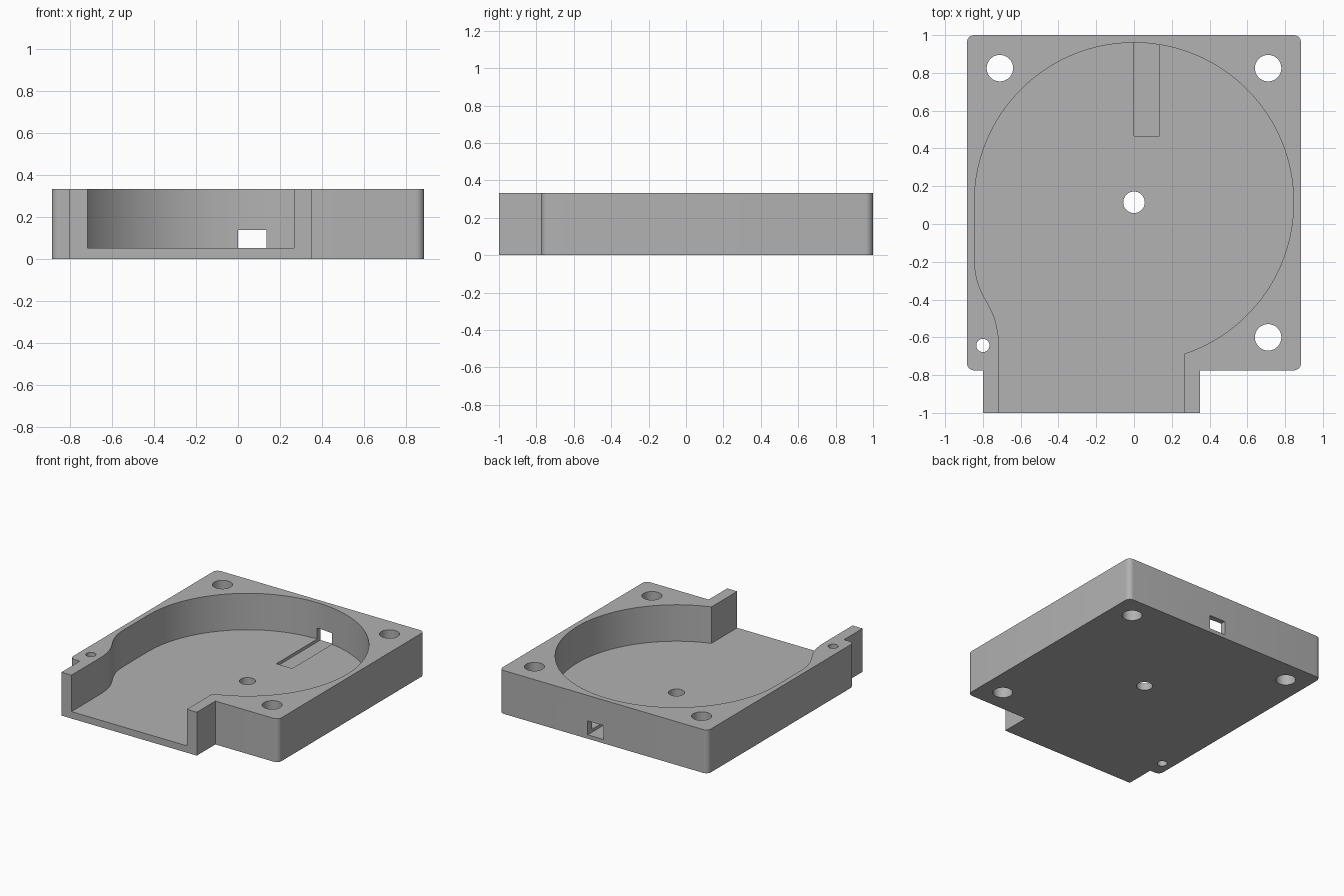
import bpy, bmesh, math
from mathutils import Vector
from mathutils.geometry import interpolate_bezier

default = bpy.data.objects.get("Cube")
if default:
    bpy.data.objects.remove(default, do_unlink=True)

HEIGHT, FLOOR = 0.333, 0.053
LEFT, RIGHT, BACK, FRONT = -0.885, 0.885, 1.0, -0.775
CORNER = 0.04
HUB = (0.0, 0.115)

grey = bpy.data.materials.new("plain grey")
grey.use_nodes = True
colour = (0.445, 0.445, 0.445, 1)
grey.diffuse_color = colour
grey.node_tree.nodes["Principled BSDF"].inputs["Base Color"].default_value = colour


def arc(centre, radius, start, end, steps):
    """Points along an arc, angles in degrees."""
    angles = [math.radians(start + (end - start) * i / steps) for i in range(steps + 1)]
    return [(centre[0] + radius * math.cos(a), centre[1] + radius * math.sin(a)) for a in angles]


def prism(name, outline, bottom, top):
    """Extrude a counter-clockwise outline from bottom to top."""
    bm = bmesh.new()
    face = bm.faces.new([bm.verts.new((x, y, bottom)) for x, y in outline])
    grown = bmesh.ops.extrude_face_region(bm, geom=[face], use_keep_orig=True)
    lifted = [v for v in grown["geom"] if isinstance(v, bmesh.types.BMVert)]
    bmesh.ops.translate(bm, verts=lifted, vec=(0, 0, top - bottom))
    bmesh.ops.recalc_face_normals(bm, faces=bm.faces)
    mesh = bpy.data.meshes.new(name)
    bm.to_mesh(mesh)
    bm.free()
    obj = bpy.data.objects.new(name, mesh)
    bpy.context.collection.objects.link(obj)
    mesh.materials.append(grey)
    return obj


def rounded(x, y, start):
    """Quarter-round plate corner at the given extreme x and y."""
    centre = (x - math.copysign(CORNER, x), y - math.copysign(CORNER, y))
    return arc(centre, CORNER, start, start + 90, 8)


# Square plate with the outlet neck at the front
outline = [(-0.8, FRONT), (-0.8, -1), (0.35, -1), (0.35, FRONT)]
outline += rounded(RIGHT, FRONT, -90) + rounded(RIGHT, BACK, 0)
outline += rounded(LEFT, BACK, 90) + rounded(LEFT, FRONT, 180)
housing = prism("housing", outline, 0, HEIGHT)

# Round chamber that sweeps through an S-bend into the open outlet
radius, outlet_left, outlet_right = 0.845, -0.715, 0.265
start = -math.degrees(math.acos(outlet_right / radius))
chamber = [(outlet_right, -1.1)] + arc(HUB, radius, start, 180, 96)
bend = interpolate_bezier(Vector((-radius, -0.17)), Vector((-radius, -0.42)),
                          Vector((outlet_left, -0.40)), Vector((outlet_left, -0.66)), 24)
chamber += [(p.x, p.y) for p in bend] + [(outlet_left, -1.1)]
cutters = [prism("chamber_cutter", chamber, FLOOR, HEIGHT + 0.1)]

# Cable groove in the floor, running out through the back wall
groove = [(0, 0.465), (0.135, 0.465), (0.135, 1.1), (0, 1.1)]
cutters.append(prism("cable_groove_cutter", groove, 0.03, 0.137))

# Screw holes, small pin hole and shaft hole
for x, y, r in [(-0.71, 0.825, 0.07), (0.71, 0.825, 0.07), (0.71, -0.6, 0.07),
                (-0.8, -0.643, 0.035), (*HUB, 0.057)]:
    cutters.append(prism("hole_cutter", arc((x, y), r, 0, 352.5, 47), -0.1, HEIGHT + 0.1))

# Cut everything away and keep the finished mesh
for cutter in cutters:
    cut = housing.modifiers.new(cutter.name, "BOOLEAN")
    cut.operation, cut.solver, cut.object = "DIFFERENCE", "EXACT", cutter
bpy.context.view_layer.update()
finished = bpy.data.meshes.new_from_object(
    housing.evaluated_get(bpy.context.evaluated_depsgraph_get()))
housing.modifiers.clear()
housing.data = finished
finished.name = "housing"
for cutter in cutters:
    bpy.data.objects.remove(cutter, do_unlink=True)

bpy.ops.object.select_all(action="DESELECT")
housing.select_set(True)
bpy.context.view_layer.objects.active = housing
bpy.ops.object.shade_smooth_by_angle(angle=math.radians(30))
